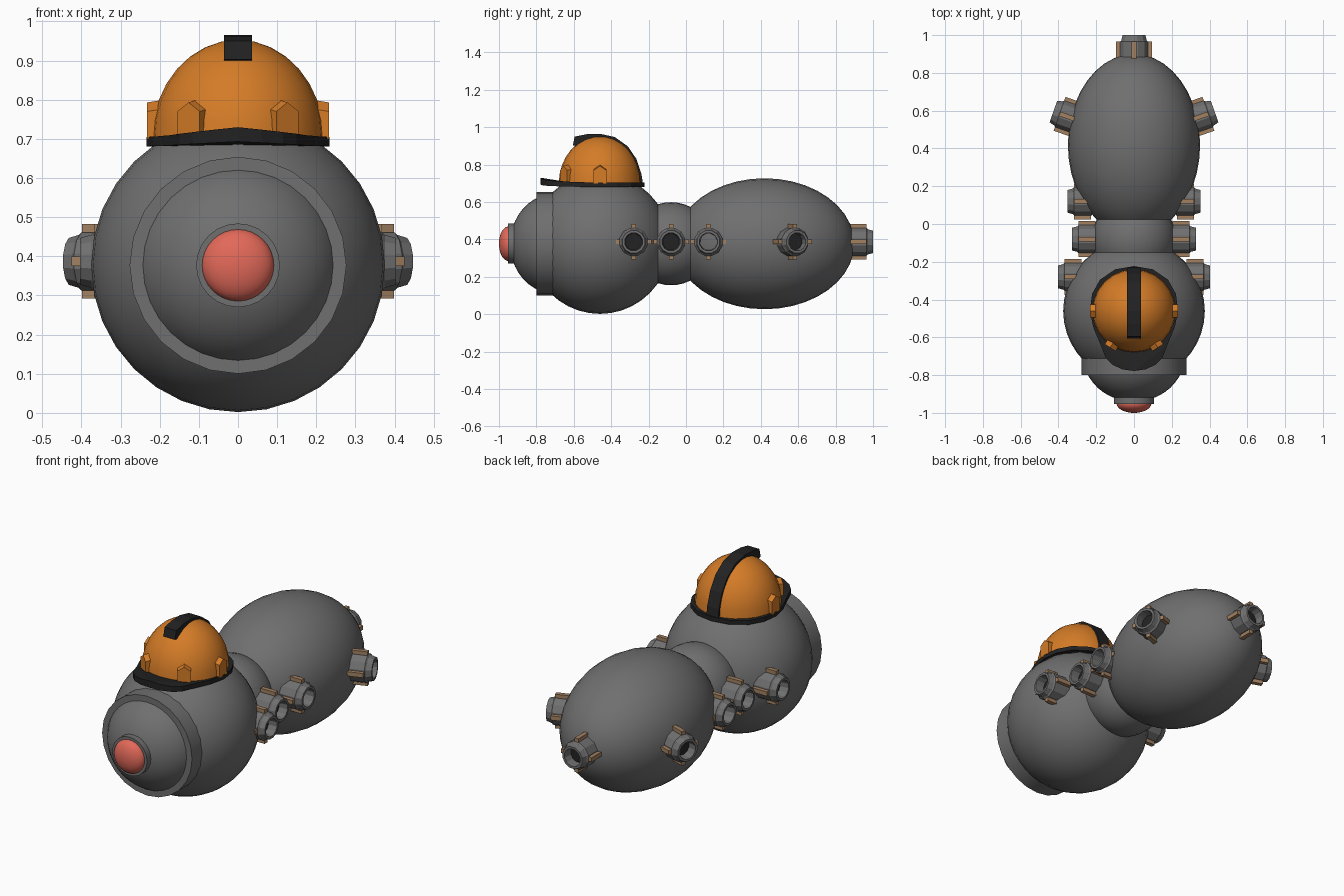
import bpy, bmesh, math
from mathutils import Vector, Matrix

if "Cube" in bpy.data.objects:
    bpy.data.objects.remove(bpy.data.objects["Cube"])


def mat(name, rgb):
    m = bpy.data.materials.new(name)
    m.diffuse_color = (*rgb, 1)
    m.use_nodes = True
    m.node_tree.nodes["Principled BSDF"].inputs["Base Color"].default_value = m.diffuse_color
    return m


GREY = mat("grey", (0.16, 0.16, 0.16))
BLACK = mat("black", (0.016, 0.016, 0.016))
ORANGE = mat("orange", (0.66, 0.2, 0.02))
RED = mat("red", (0.76, 0.14, 0.1))
TAN = mat("tan", (0.36, 0.22, 0.12))
ZC = 0.377      # body axis height
HELMET = Vector((0, -0.46, 0.70))


def finish(name, bm, mats, smooth=False, matrix=None):
    bmesh.ops.recalc_face_normals(bm, faces=bm.faces)
    me = bpy.data.meshes.new(name)
    bm.to_mesh(me)
    bm.free()
    ob = bpy.data.objects.new(name, me)
    bpy.context.collection.objects.link(ob)
    for m in mats:
        me.materials.append(m)
    if matrix:
        me.transform(matrix)
    if smooth:
        bpy.ops.object.select_all(action='DESELECT')
        ob.select_set(True)
        bpy.context.view_layer.objects.active = ob
        bpy.ops.object.shade_smooth_by_angle(angle=math.radians(35))
    return ob


def ellipsoid(name, y, r, ry, m):
    bm = bmesh.new()
    bmesh.ops.create_uvsphere(bm, u_segments=32, v_segments=20, radius=1)
    mx = (Matrix.Translation((0, y, ZC)) @ Matrix.Diagonal((r, ry, r, 1))
          @ Matrix.Rotation(math.pi / 2, 4, 'X'))
    return finish(name, bm, [m], True, mx)


def disc_along_y(name, y0, y1, r, seg, m):
    bm = bmesh.new()
    bmesh.ops.create_cone(bm, cap_ends=True, segments=seg, radius1=r, radius2=r, depth=y1 - y0)
    mx = Matrix.Translation((0, (y0 + y1) / 2, ZC)) @ Matrix.Rotation(math.pi / 2, 4, 'X')
    return finish(name, bm, [m], True, mx)


def prism(bm, pts, offset):
    """Extrude a closed outline of 3D points by an offset."""
    f = bm.faces.new([bm.verts.new(p) for p in pts])
    ext = bmesh.ops.extrude_face_region(bm, geom=[f], use_keep_orig=True)
    bmesh.ops.translate(bm, vec=offset,
                        verts=[v for v in ext['geom'] if isinstance(v, bmesh.types.BMVert)])


# Body
ellipsoid("head", -0.46, 0.375, 0.375, GREY)
ellipsoid("waist", -0.08, 0.222, 0.225, GREY)
ellipsoid("abdomen", 0.42, 0.35, 0.48, GREY)

# Snout
disc_along_y("snout_collar", -0.80, -0.62, 0.277, 24, GREY)
ellipsoid("snout_dome", -0.70, 0.268, 0.24, GREY)
disc_along_y("nose_ring", -0.953, -0.88, 0.107, 24, GREY)
ellipsoid("red_nose", -0.95, 0.092, 0.05, RED)


# Hollow sockets with four tan ribs; the local +z axis points outward, tip at 0
def socket(name, tip, direction, floor=True):
    mx = Matrix.Translation(tip) @ Vector(direction).to_track_quat('Z', 'Y').to_matrix().to_4x4()
    prof = [(0.077, -0.13), (0.077, -0.035), (0.07, -0.028), (0.062, 0), (0.049, 0), (0.045, -0.05)]
    if not floor:
        prof[-1] = (0.045, -0.12)
    n = 12
    bm = bmesh.new()
    rings = []
    for r, h in prof:
        rings.append([bm.verts.new((r * math.cos(math.tau * (i + .5) / n),
                                    r * math.sin(math.tau * (i + .5) / n), h)) for i in range(n)])
    for a, b in zip(rings, rings[1:]):
        for i in range(n):
            j = (i + 1) % n
            bm.faces.new((a[i], a[j], b[j], b[i]))
    if floor:
        bm.faces.new(rings[-1]).material_index = 1
    finish(name, bm, [GREY, BLACK], False, mx)

    bm = bmesh.new()
    for k in range(4):
        c = bmesh.ops.create_cube(bm, size=1)
        rib = (Matrix.Rotation(k * math.pi / 2, 4, 'Z') @ Matrix.Translation((0.078, 0, -0.08))
               @ Matrix.Diagonal((0.034, 0.024, 0.09, 1)))
        bmesh.ops.transform(bm, matrix=rib, verts=c['verts'])
    finish(name + "_ribs", bm, [TAN], False, mx)


for side, s in (("right", 1), ("left", -1)):
    socket(f"front_socket_{side}", (s * 0.403, -0.28, 0.387), (s, 0, 0))
    socket(f"middle_socket_{side}", (s * 0.328, -0.08, 0.387), (s, 0, 0))
    socket(f"hind_socket_{side}", (s * 0.352, 0.12, 0.387), (s, 0, 0), False)
    socket(f"abdomen_socket_{side}", (s * 0.427, 0.595, 0.387), (s * 0.94, 0.33, 0))
socket("tail_socket", (0, 1.0, 0.387), (0, 1, 0))

# Helmet shell: upper half of an ellipsoid
bm = bmesh.new()
bmesh.ops.create_uvsphere(bm, u_segments=24, v_segments=16, radius=1)
bmesh.ops.bisect_plane(bm, geom=bm.verts[:] + bm.edges[:] + bm.faces[:], dist=1e-5,
                       plane_co=(0, 0, 0), plane_no=(0, 0, -1), clear_outer=True)
finish("helmet_shell", bm, [ORANGE], True,
       Matrix.Translation(HELMET) @ Matrix.Diagonal((0.22, 0.22, 0.253, 1)))

# Helmet brim: round at the back, with a raised peak at the front
half = [(0, -0.778), (0.06, -0.77), (0.115, -0.745), (0.15, -0.71), (0.175, -0.645), (0.215, -0.55),
        (0.234, -0.46), (0.222, -0.37), (0.18, -0.295), (0.10, -0.24), (0, -0.223)]
outline = half + [(-x, y) for x, y in half[-2:0:-1]]
bm = bmesh.new()
prism(bm, [(x, y, 0.681) for x, y in outline], Vector((0, 0, 0.024)))
for v in bm.verts:
    lift = max(0, (-0.5 - v.co.y) / 0.28) * max(0, 1 - abs(v.co.x) / 0.26)
    v.co.z += lift * (0.025 if v.co.z > 0.69 else 0.012)
bmesh.ops.triangulate(bm, faces=[f for f in bm.faces if len(f.verts) > 4])
finish("helmet_brim", bm, [BLACK])

# Helmet crest strip
crest = [(-0.605, 0.903), (-0.595, 0.95), (-0.53, 0.963), (-0.46, 0.965), (-0.38, 0.947), (-0.31, 0.897),
         (-0.265, 0.83), (-0.238, 0.75), (-0.23, 0.695), (-0.26, 0.695), (-0.33, 0.85), (-0.46, 0.93),
         (-0.56, 0.895)]
bm = bmesh.new()
prism(bm, [(-0.036, y, z) for y, z in crest], Vector((0.072, 0, 0)))
finish("helmet_crest", bm, [BLACK])

# House-shaped lugs around the helmet
lug = [(-0.034, 0), (0.034, 0), (0.034, 0.082), (0, 0.105), (-0.034, 0.082)]
for i, deg in enumerate((0, 180, -57, -123)):
    bm = bmesh.new()
    prism(bm, [(0.16, y, z) for y, z in lug], Vector((0.072, 0, 0)))
    for v in bm.verts:      # roof slopes down outward
        if v.co.x > 0.2 and v.co.z > 0.05:
            v.co.z -= 0.012
    finish(f"helmet_lug_{i + 1}", bm, [ORANGE], False,
           Matrix.Translation(HELMET) @ Matrix.Rotation(math.radians(deg), 4, 'Z'))
